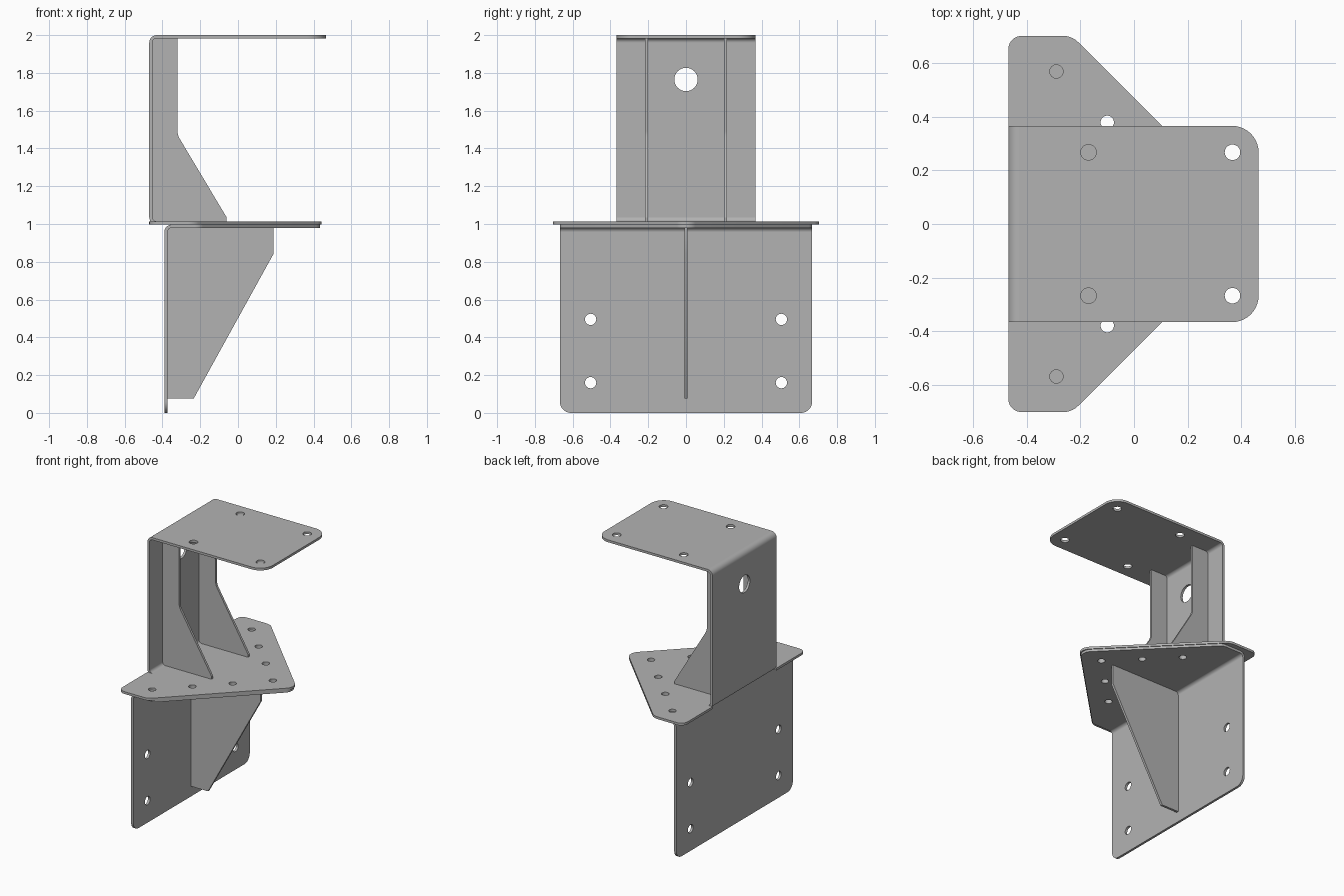
import bpy, bmesh, math
from mathutils import Matrix, Vector

if "Cube" in bpy.data.objects:
    bpy.data.objects.remove(bpy.data.objects["Cube"], do_unlink=True)

steel = bpy.data.materials.new("grey_steel")
steel.use_nodes = True
GREY = (0.45, 0.45, 0.45, 1)
steel.diffuse_color = GREY
bsdf = steel.node_tree.nodes["Principled BSDF"]
bsdf.inputs["Base Color"].default_value = GREY
bsdf.inputs["Roughness"].default_value = 0.6

# Sheet planes: (u, v, w) to world axes, w being the sheet normal
PLANES = {
    "xy": Matrix.Identity(4),
    "yz": Matrix(((0, 0, 1, 0), (1, 0, 0, 0), (0, 1, 0, 0), (0, 0, 0, 1))),
    "xz": Matrix(((1, 0, 0, 0), (0, 0, -1, 0), (0, 1, 0, 0), (0, 0, 0, 1))),
}


def rounded(corners, steps=10):
    """Outline from (u, v) or (u, v, radius) corners, with true arcs."""
    out = []
    for i, c in enumerate(corners):
        p = Vector(c[:2])
        r = c[2] if len(c) > 2 else 0
        if not r:
            out.append(p)
            continue
        a = (Vector(corners[i - 1][:2]) - p).normalized()
        b = (Vector(corners[(i + 1) % len(corners)][:2]) - p).normalized()
        half = a.angle(b) / 2
        centre = p + (a + b).normalized() * r / math.sin(half)
        start = p + a * r / math.tan(half) - centre
        end = p + b * r / math.tan(half) - centre
        sweep = math.atan2(start.x * end.y - start.y * end.x, start.dot(end))
        for k in range(steps + 1):
            out.append(centre + Matrix.Rotation(sweep * k / steps, 2) @ start)
    return out


def circle(u, v, r, n=32):
    return [Vector((u + r * math.cos(math.tau * k / n),
                    v + r * math.sin(math.tau * k / n))) for k in range(n)]


def sheet(name, corners, plane, w, thick, holes=()):
    """Cut a flat sheet with round holes; w is the middle of its thickness."""
    curve = bpy.data.curves.new(name, "CURVE")
    curve.dimensions = "2D"
    curve.fill_mode = "BOTH"
    curve.extrude = thick / 2
    for loop in [rounded(corners)] + [circle(*h) for h in holes]:
        spline = curve.splines.new("POLY")
        spline.points.add(len(loop) - 1)
        for pt, p in zip(spline.points, loop):
            pt.co = (p.x, p.y, 0, 1)
        spline.use_cyclic_u = True
    temp = bpy.data.objects.new(name + "_outline", curve)
    bpy.context.collection.objects.link(temp)
    bpy.context.view_layer.update()
    graph = bpy.context.evaluated_depsgraph_get()
    mesh = bpy.data.meshes.new_from_object(temp.evaluated_get(graph))
    bpy.data.objects.remove(temp, do_unlink=True)
    bpy.data.curves.remove(curve)

    bm = bmesh.new()
    bm.from_mesh(mesh)
    bmesh.ops.transform(bm, matrix=PLANES[plane] @ Matrix.Translation((0, 0, w)),
                        verts=bm.verts)
    bmesh.ops.remove_doubles(bm, verts=bm.verts, dist=1e-5)
    bmesh.ops.recalc_face_normals(bm, faces=bm.faces)
    bm.to_mesh(mesh)
    bm.free()
    mesh.name = name
    mesh.materials.clear()
    mesh.materials.append(steel)
    obj = bpy.data.objects.new(name, mesh)
    bpy.context.collection.objects.link(obj)
    bpy.ops.object.select_all(action="DESELECT")
    obj.select_set(True)
    bpy.context.view_layer.objects.active = obj
    bpy.ops.object.shade_smooth_by_angle(angle=math.radians(30))
    return obj


def bend(name, x, z, r, width, up=1):
    """Quarter bend whose outer corner is at (x, z)."""
    s = -up
    corners = [(x, z + s * r), (x, z, r), (x + r, z), (x + r, z + s * T),
               (x + T, z + s * T, r - T), (x + T, z + s * r)]
    return sheet(name, corners, "xz", 0, width)


def mirrored(half):
    """Complete a symmetric outline across v = 0."""
    return half + [(c[0], -c[1], *c[2:]) for c in reversed(half) if c[1]]


T = 0.017            # sheet thickness
BACK, LOW_BACK = -0.47, -0.39
JOINT = 0.997        # where both brackets meet
R = 0.04             # outer bend radius
W, LOW_W = 0.367, 0.668

# Upper bracket: top plate, back plate, wide pointed foot
sheet("top_plate", mirrored([(BACK + R, W), (0.466, W, 0.1)]), "xy", 2 - T / 2, T,
      [(x, y, 0.029) for x in (-0.17, 0.368) for y in (-0.268, 0.268)])
bend("top_bend", BACK, 2, R, 2 * W)
sheet("upper_back_plate", [(-W, JOINT + R), (W, JOINT + R), (W, 2 - R), (-W, 2 - R)],
      "yz", BACK + T / 2, T, [(0, 1.765, 0.062)])
bend("foot_bend", BACK, JOINT, R, 2 * W, up=-1)

# Bolt holes run along both slanted edges of the two joined flanges
STEP = 0.19
bolts = [(0.28 - STEP * abs(k), STEP * k, 0.025) for k in range(-3, 4)]
sheet("upper_foot_flange",
      mirrored([(BACK + R, W), (BACK, W), (BACK, 0.703, 0.05),
                (-0.232, 0.703, 0.08), (0.471, 0, 0.07)]),
      "xy", JOINT + T / 2, T, bolts)

# Lower bracket: pointed flange, bend and wall plate
sheet("lower_flange",
      mirrored([(LOW_BACK + R, LOW_W), (-0.205, LOW_W, 0.06), (0.463, 0, 0.07)]),
      "xy", JOINT - T / 2, T, bolts[1:-1])
bend("lower_bend", LOW_BACK, JOINT, R, 2 * LOW_W)
sheet("lower_wall_plate",
      [(-LOW_W, 0, 0.06), (LOW_W, 0, 0.06), (LOW_W, JOINT - R), (-LOW_W, JOINT - R)],
      "yz", LOW_BACK + T / 2, T,
      [(y, z, 0.03) for y in (-0.505, 0.505) for z in (0.16, 0.495)])

# Stiffening gussets
for side, w in (("left", -0.209), ("right", 0.209)):
    sheet("upper_gusset_" + side,
          [(BACK + T, JOINT + T), (-0.06, JOINT + T), (-0.06, 1.035),
           (-0.32, 1.47, 0.08), (-0.32, 2 - T), (BACK + T, 2 - T)], "xz", w, T)
sheet("lower_gusset",
      [(LOW_BACK + T, 0.075), (-0.235, 0.075), (0.187, 0.84),
       (0.187, JOINT - T), (LOW_BACK + T, JOINT - T)], "xz", 0, T)
